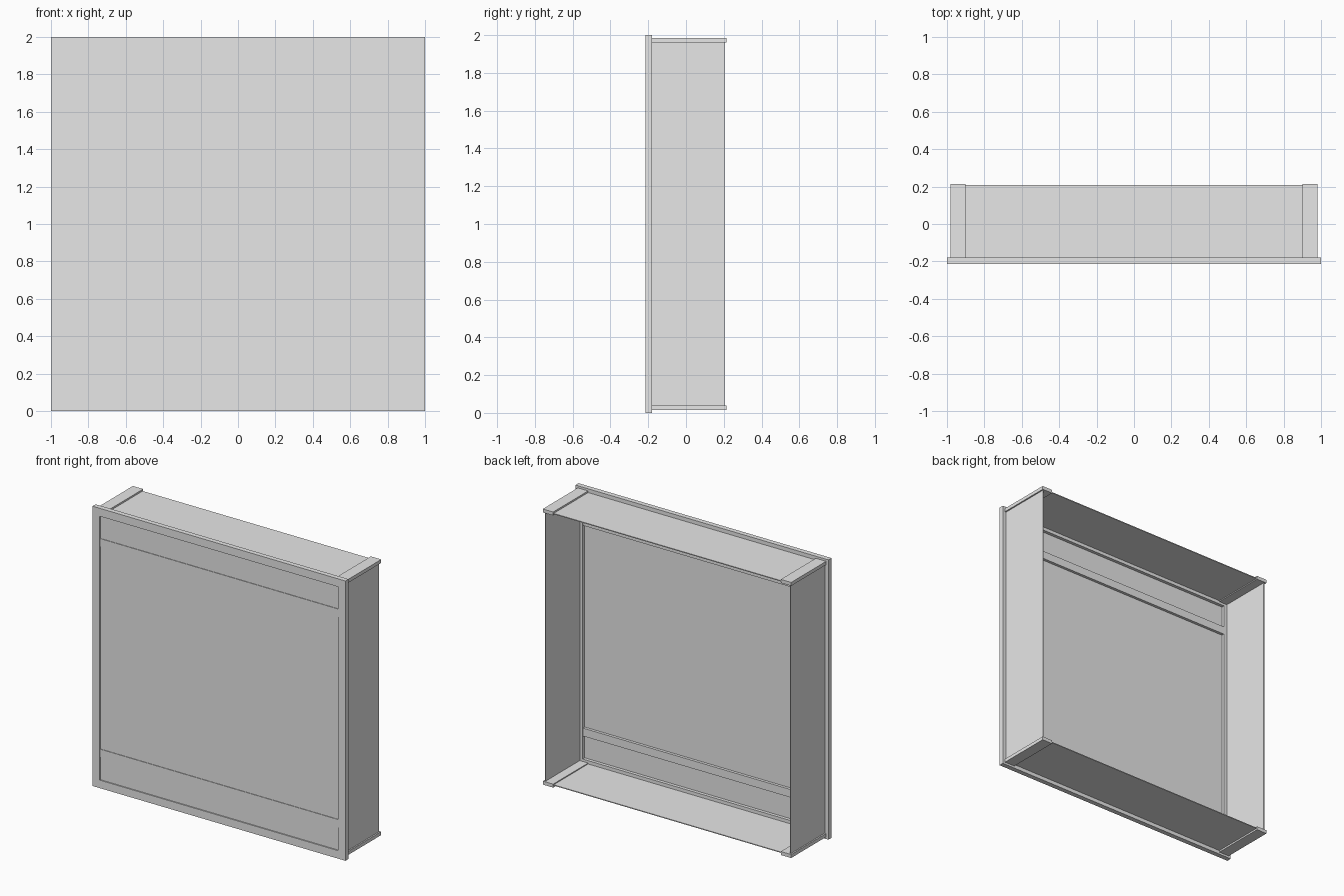
import bpy

cube = bpy.data.objects.get("Cube")
if cube:
    bpy.data.objects.remove(cube, do_unlink=True)

GREY = (0.8, 0.8, 0.8, 1.0)
grey = bpy.data.materials.new("plain grey")
grey.use_nodes = True
grey.diffuse_color = GREY
grey.node_tree.nodes["Principled BSDF"].inputs["Base Color"].default_value = GREY


def box(name, xs, ys, zs):
    """Axis-aligned box given its extent on each axis."""
    spans = (xs, ys, zs)
    bpy.ops.mesh.primitive_cube_add(size=1)
    ob = bpy.context.object
    ob.name = name
    centre = [(a + b) / 2 for a, b in spans]
    size = [b - a for a, b in spans]
    for v in ob.data.vertices:
        v.co = [c + s * k for c, s, k in zip(centre, size, v.co)]
    ob.location = (0, 0, 0)
    ob.data.materials.append(grey)
    return ob


FRONT, BACK = -0.215, -0.18     # front frame depth
INNER = 0.943                   # half width of the frame opening
LOW, HIGH = 0.057, 1.943        # opening bottom and top

# Front frame: one slab with the opening cut out
frame = box("front_frame", (-1, 1), (FRONT, BACK), (0, 2))
cutter = box("frame_opening_cutter", (-INNER, INNER), (-0.4, 0.1), (LOW, HIGH))
cutter.hide_render = True
cut = frame.modifiers.new("opening", 'BOOLEAN')
cut.operation = 'DIFFERENCE'
cut.solver = 'EXACT'
cut.object = cutter
bpy.context.view_layer.objects.active = frame
bpy.ops.object.modifier_apply(modifier=cut.name)
bpy.data.objects.remove(cutter, do_unlink=True)

# Thin recessed panel and the two rails crossing it
box("front_panel", (-INNER, INNER), (-0.207, -0.203), (LOW, HIGH))
for name, z in (("lower_rail", 0.22), ("upper_rail", 1.725)):
    box(name, (-INNER, INNER), (-0.211, -0.183), (z, z + 0.057))

# Thin side walls
for name, s in (("left", 1), ("right", -1)):
    box(name + "_wall", sorted((s * 0.966, s * 0.972)), (BACK, 0.206), (0.035, 1.965))

# Thin top and bottom boards, with thicker caps over the corners
for level, zs, caps in (("top", (1.967, 1.973), (1.96, 1.985)),
                        ("bottom", (0.027, 0.033), (0.015, 0.04))):
    box(level + "_board", (-0.966, 0.966), (BACK, 0.209), zs)
    for name, s in (("left", 1), ("right", -1)):
        box(f"{level}_{name}_cap", sorted((s * 0.9, s * 0.982)), (BACK, 0.215), caps)
